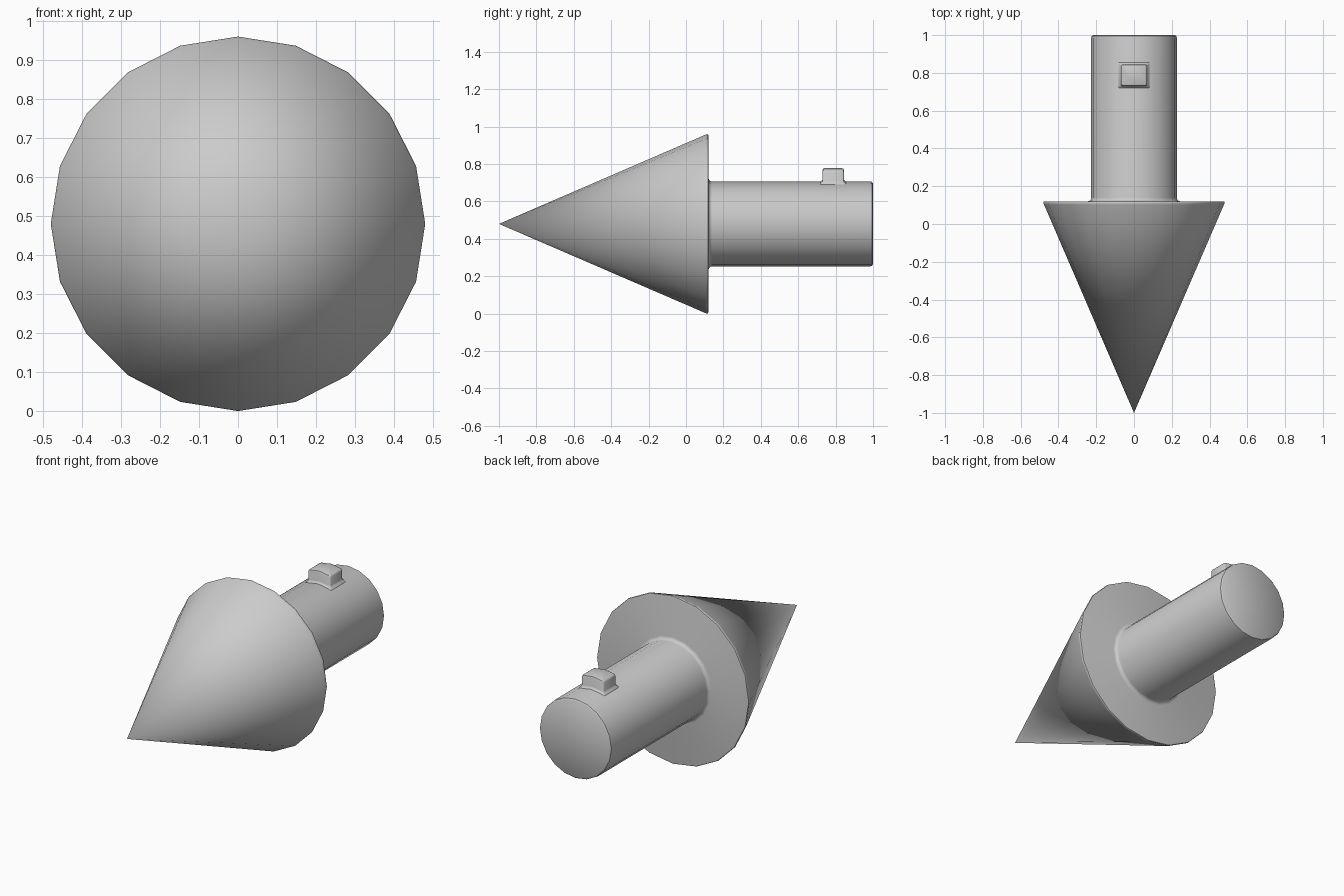
import bpy, bmesh, math
from mathutils import Vector

if "Cube" in bpy.data.objects:
    bpy.data.objects.remove(bpy.data.objects["Cube"])

AXIS_Z = 0.48      # height of the horizontal axis
SIDES = 20
SHAFT_R = 0.227


def finish(bm, name):
    bmesh.ops.remove_doubles(bm, verts=bm.verts, dist=1e-5)
    bmesh.ops.recalc_face_normals(bm, faces=bm.faces)
    mesh = bpy.data.meshes.new(name)
    bm.to_mesh(mesh)
    bm.free()
    obj = bpy.data.objects.new(name, mesh)
    bpy.context.collection.objects.link(obj)
    bpy.ops.object.select_all(action='DESELECT')
    obj.select_set(True)
    bpy.context.view_layer.objects.active = obj
    bpy.ops.object.shade_smooth_by_angle(angle=math.radians(40))
    return obj


# Cone head and shaft: one (radius, y) profile turned about the y axis
profile = [(0, -1), (0.476, 0.102), (0.48, 0.112), (0.478, 0.118), (0.47, 0.12),
           (0.246, 0.12), (0.236, 0.123), (0.229, 0.13), (SHAFT_R, 0.14),
           (SHAFT_R, 0.985), (0.225, 0.994), (0.216, 1.0), (0, 1.0)]
bm = bmesh.new()
verts = [bm.verts.new((0, y, AXIS_Z + r)) for r, y in profile]
edges = [bm.edges.new(pair) for pair in zip(verts, verts[1:])]
bmesh.ops.spin(bm, geom=verts + edges, cent=(0, 0, AXIS_Z), axis=(0, 1, 0),
               angle=math.tau, steps=SIDES, use_duplicate=False)
finish(bm, "cone_head_and_shaft")


# Locating key: a rounded block rising from the two top facets of the shaft
def shaft_top(x):
    return AXIS_Z + SHAFT_R - abs(x) * math.tan(math.pi / SIDES)


def key_ring(bm, grow, lift):
    hx, hy, c = 0.07 + grow, 0.057 + grow, 0.008
    # right half from front to back, then mirrored for the left half
    half = [(0, -hy), (hx - c, -hy), (hx - 0.3 * c, -hy + 0.3 * c), (hx, -hy + c),
            (hx, hy - c), (hx - 0.3 * c, hy - 0.3 * c), (hx - c, hy), (0, hy)]
    pts = half + [(-x, y) for x, y in half[-2:0:-1]]
    return [bm.verts.new((x, 0.787 + y, shaft_top(x) + lift)) for x, y in pts]


bm = bmesh.new()
rings = [key_ring(bm, g, l) for g, l in
         [(0.013, -0.006), (0.010, 0.001), (0.003, 0.005), (0, 0.013),
          (0, 0.061), (-0.003, 0.068), (-0.010, 0.071)]]
for low, high in zip(rings, rings[1:]):
    n = len(low)
    for i in range(n):
        j = (i + 1) % n
        bm.faces.new((low[i], low[j], high[j], high[i]))
top = rings[-1]
bm.faces.new(top[:8])
bm.faces.new(top[7:] + top[:1])
finish(bm, "locating_key")
